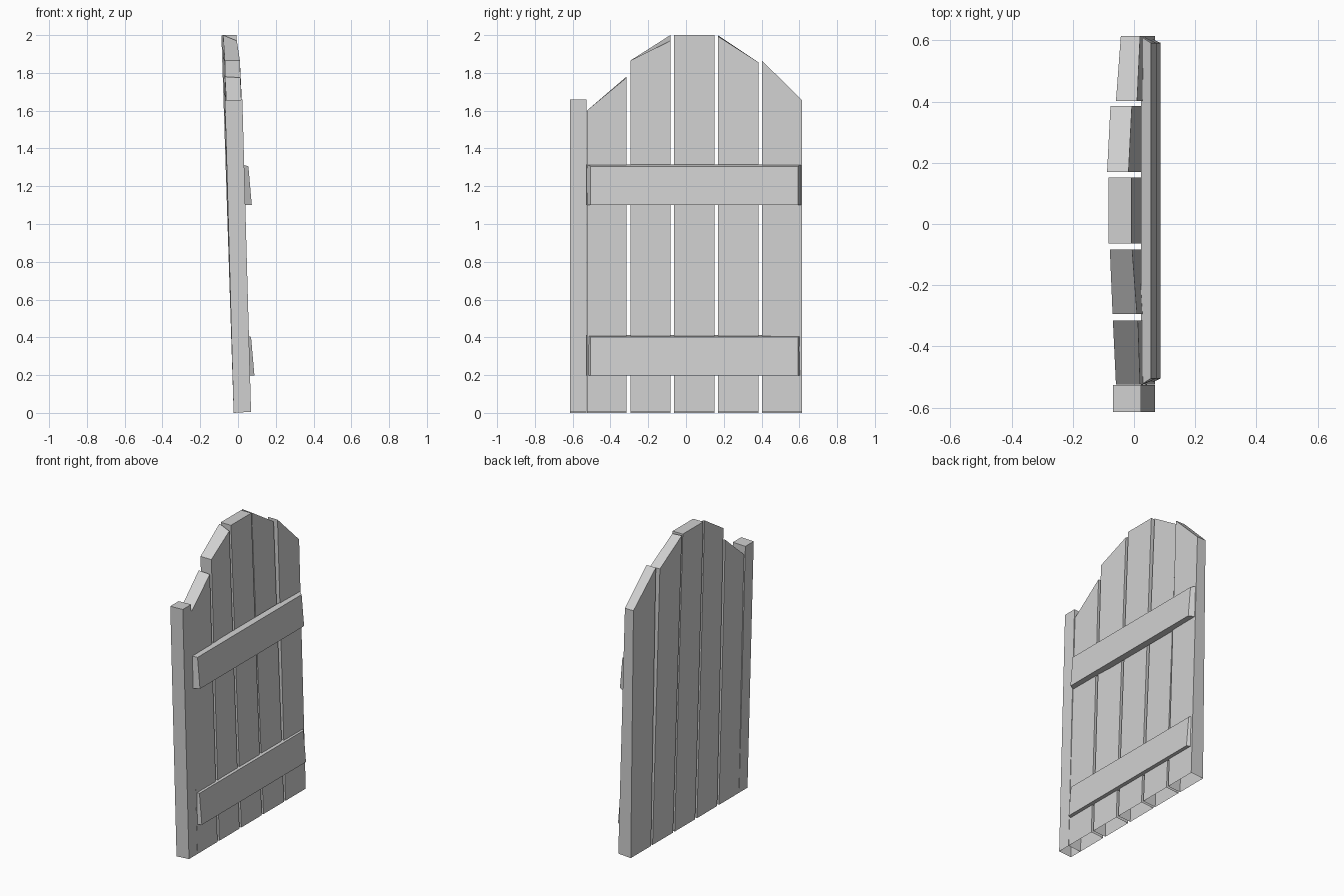
import bpy
import bmesh

default_cube = bpy.data.objects.get("Cube")
if default_cube:
    bpy.data.objects.remove(default_cube, do_unlink=True)

# Single weathered grey for all timber
timber = bpy.data.materials.new("plain_grey_timber")
timber.use_nodes = True
grey = (0.63, 0.63, 0.63, 1)
timber.diffuse_color = grey
timber.node_tree.nodes["Principled BSDF"].inputs["Base Color"].default_value = grey


def make_prism(name, lower_ring, upper_ring, close_bottom):
    """Join two matching rings of corners into a flat-faced solid."""
    bm = bmesh.new()
    lower = [bm.verts.new(corner) for corner in lower_ring]
    upper = [bm.verts.new(corner) for corner in upper_ring]
    count = len(lower)
    for i in range(count):
        j = (i + 1) % count
        bm.faces.new((lower[i], lower[j], upper[j], upper[i]))
    bm.faces.new(upper)
    if close_bottom:
        bm.faces.new(list(reversed(lower)))
    mesh = bpy.data.meshes.new(name)
    bm.to_mesh(mesh)
    bm.free()
    mesh.materials.append(timber)
    part = bpy.data.objects.new(name, mesh)
    bpy.context.collection.objects.link(part)
    return part


def make_board(name, near_y, far_y, near_top, far_top):
    """Leaning upright, open underneath; each top end is (back x, back z, front x, front z)."""
    back, front, front_lift = -0.023, 0.069, 0.006
    lower = [(back, near_y, 0), (front, near_y, front_lift),
             (front, far_y, front_lift), (back, far_y, 0)]
    upper = [(near_top[0], near_y, near_top[1]), (near_top[2], near_y, near_top[3]),
             (far_top[2], far_y, far_top[3]), (far_top[0], far_y, far_top[1])]
    return make_prism(name, lower, upper, close_bottom=False)


# Hinge post
post_top = (-0.069, 1.655, 0.023, 1.658)
make_board("hinge_post", -0.615, -0.527, post_top, post_top)

# Five uneven planks with an arched top
middle_top = (-0.083, 2, -0.008, 2)
make_board("first_plank", -0.525, -0.315,
           (-0.059, 1.6, 0.02, 1.6), (-0.069, 1.78, 0.013, 1.775))
make_board("second_plank", -0.295, -0.083,
           (-0.07, 1.865, 0.01, 1.865), (-0.079, 2, -0.006, 1.97))
make_board("middle_plank", -0.063, 0.152, middle_top, middle_top)
make_board("fourth_plank", 0.17, 0.385,
           (-0.088, 1.998, -0.018, 1.993), (-0.077, 1.855, -0.007, 1.855))
make_board("fifth_plank", 0.402, 0.615,
           (-0.059, 1.865, 0.01, 1.865), (-0.043, 1.655, 0.02, 1.655))


# Cross battens with chamfered ends and upper edge
def make_batten(name, bottom, front_bottom):
    height = 0.205
    near, far, chamfer = -0.526, 0.613, 0.021
    front_top = front_bottom - 0.018
    back_bottom = front_bottom - 0.045
    back_top = front_bottom - 0.05
    rear = [(back_bottom, near, bottom), (back_bottom, far, bottom),
            (back_top, far, bottom + height + 0.01), (back_top, near, bottom + height + 0.01)]
    face = [(front_bottom, near + chamfer, bottom), (front_bottom, far - chamfer, bottom),
            (front_top, far - chamfer, bottom + height), (front_top, near + chamfer, bottom + height)]
    return make_prism(name, rear, face, close_bottom=True)


make_batten("upper_batten", 1.1, 0.073)
make_batten("lower_batten", 0.197, 0.087)
